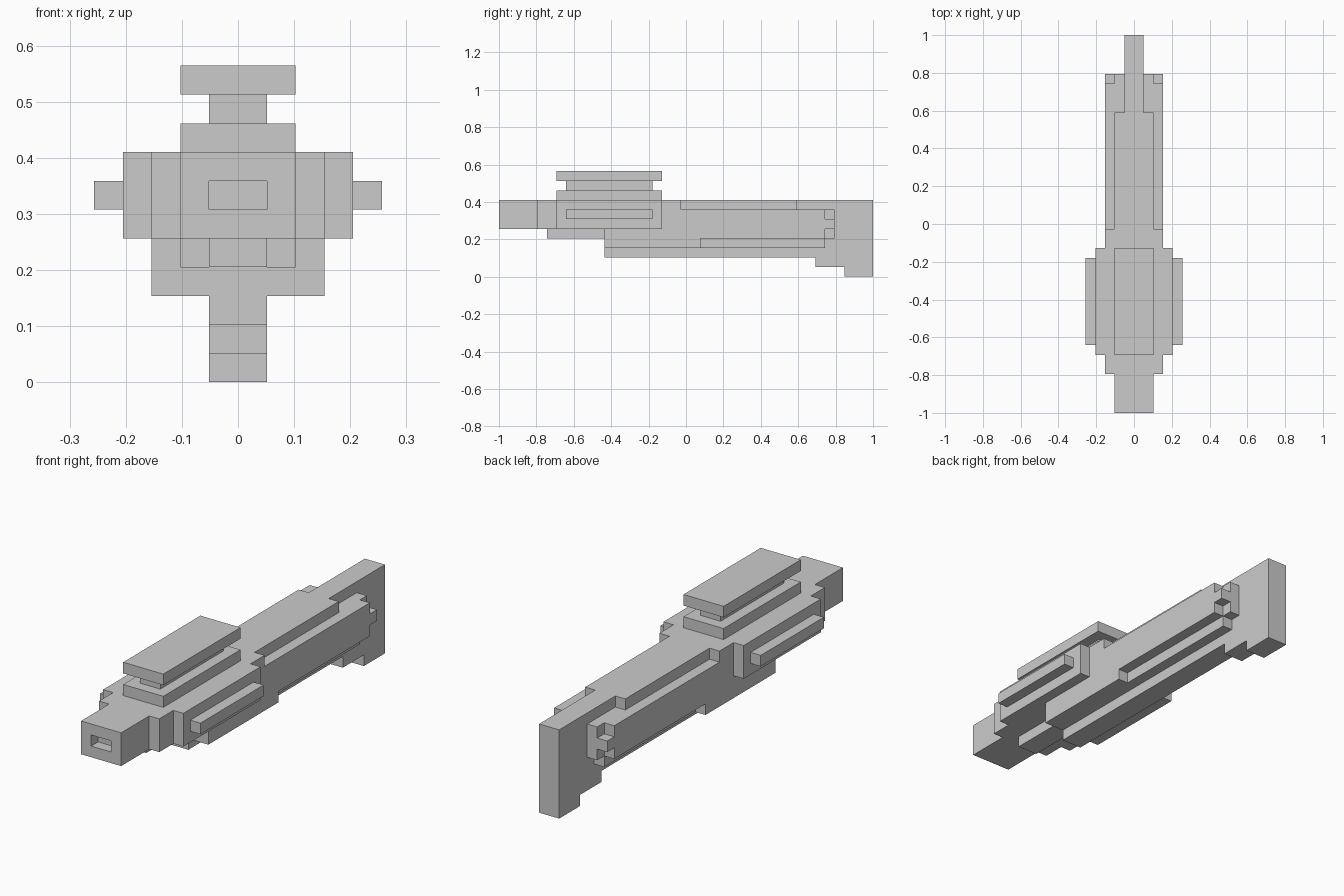
import bpy, bmesh
from mathutils import Vector

if "Cube" in bpy.data.objects:
    bpy.data.objects.remove(bpy.data.objects["Cube"])

U = 2 / 39  # one block unit; y is counted in units from the front end


def pos(x, y, z):
    return Vector((x * U, y * U - 1, z * U))


def finish(name, bm):
    bmesh.ops.recalc_face_normals(bm, faces=bm.faces)
    mesh = bpy.data.meshes.new(name)
    bm.to_mesh(mesh)
    bm.free()
    obj = bpy.data.objects.new(name, mesh)
    bpy.context.collection.objects.link(obj)
    return obj


def slab(name, x0, x1, profile):
    """Extrude a (y, z) side profile from x0 to x1."""
    bm = bmesh.new()
    face = bm.faces.new([bm.verts.new(pos(x0, y, z)) for y, z in profile])
    ext = bmesh.ops.extrude_face_region(bm, geom=[face])
    verts = [g for g in ext["geom"] if isinstance(g, bmesh.types.BMVert)]
    bmesh.ops.translate(bm, verts=verts, vec=((x1 - x0) * U, 0, 0))
    return finish(name, bm)


def block(name, half, y0, y1, z0, z1):
    return slab(name, -half, half, [(y0, z0), (y1, z0), (y1, z1), (y0, z1)])


def pair(name, x0, x1, profile):
    """The same slab on both sides."""
    slab(name + "_right", x0, x1, profile)
    slab(name + "_left", -x1, -x0, profile)


def rect(y0, y1, z0, z1):
    return [(y0, z0), (y1, z0), (y1, z1), (y0, z1)]


# Muzzle with a recessed opening in its front face
bm = bmesh.new()
bmesh.ops.create_cube(bm, size=1)
for v in bm.verts:
    v.co = pos(v.co.x * 4, (v.co.y + 0.5) * 4, 6.5 + v.co.z * 3)
bm.normal_update()
front = min(bm.faces, key=lambda f: f.calc_center_median().y)
bmesh.ops.inset_individual(bm, faces=[front], thickness=U, use_even_offset=True)
hole = bmesh.ops.extrude_discrete_faces(bm, faces=[front])["faces"][0]
bmesh.ops.translate(bm, verts=hole.verts, vec=(0, U, 0))
finish("muzzle", bm)

# Receiver, with side pods and raised side rails
block("receiver", 3, 4, 19, 5, 8)
pair("side_pod", 3, 4, rect(6, 17, 5, 8))
pair("side_rail", 4, 5, rect(7, 16, 6, 7))

# Sight mount stacked on top
block("mount_base", 2, 6, 17, 8, 9)
block("mount_neck", 1, 7, 16, 9, 10)
block("mount_plate", 2, 6, 17, 10, 11)

# Central spine: under-barrel strip, keel and stepped butt
slab("spine_and_butt", -1, 1, [
    (5, 4), (11, 4), (11, 2), (33, 2), (33, 1), (36, 1), (36, 0),
    (39, 0), (39, 8), (31, 8), (31, 5.5), (5, 5.5)])

# Rear body: top ridge, inner body and outer side panels
block("top_ridge", 2, 19, 31, 7, 8)
pair("inner_body", 1, 2, [
    (11, 3), (34, 3), (34, 4), (35, 4), (35, 7), (19, 7), (19, 5),
    (12, 5), (12, 4), (11, 4)])
pair("side_panel", 2, 3, [
    (11, 3), (21, 3), (21, 4), (34, 4), (34, 5), (35, 5), (35, 6),
    (34, 6), (34, 7), (19, 7), (19, 5), (11, 5)])
